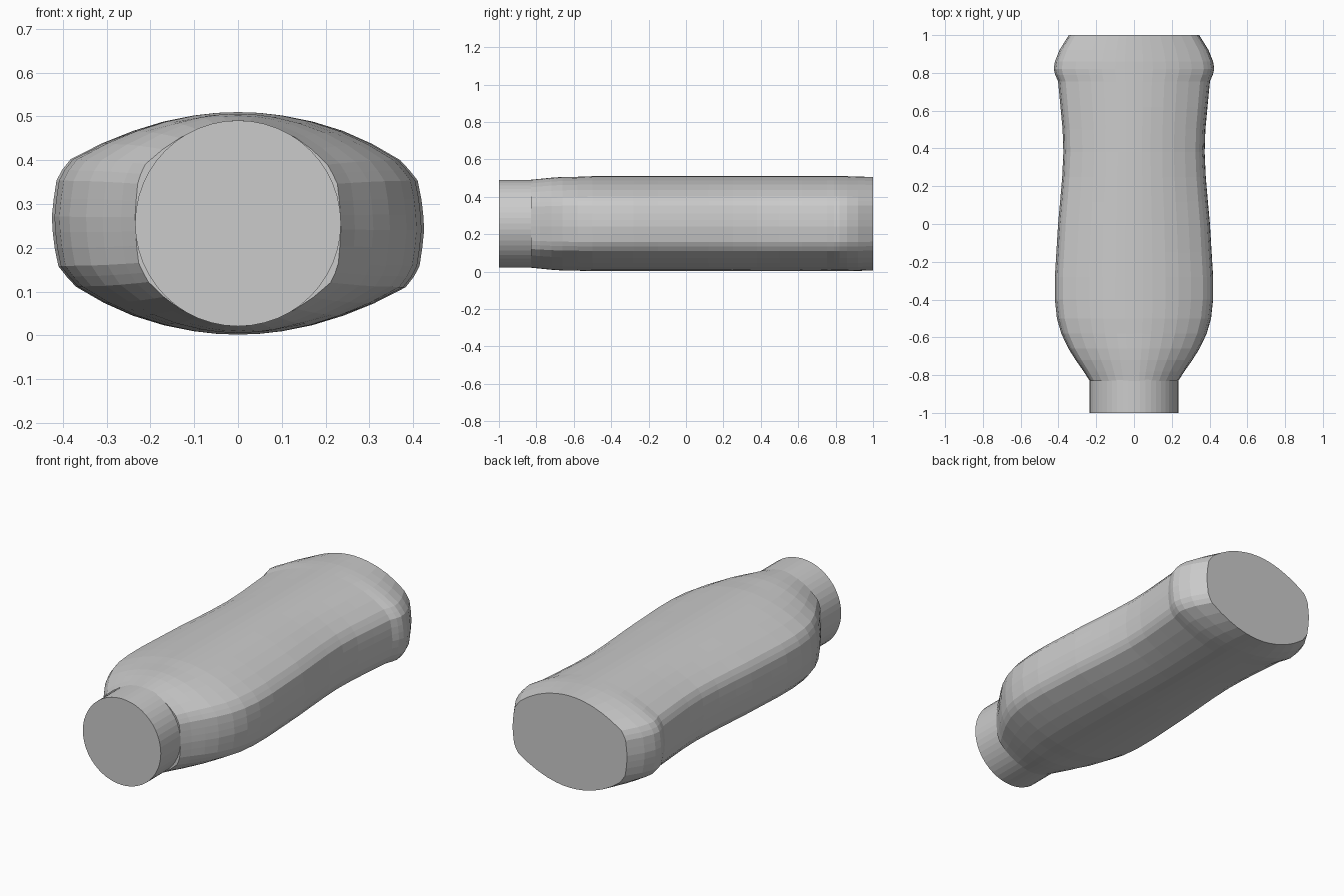
import bpy, bmesh
from math import radians

CZ, HALF_H = 0.256, 0.254

# Half cross-section (x, z, unit half-sizes); the other half is its 180 degree rotation
HALF = [(1.0, -0.06), (0.995, 0.08), (0.985, 0.22), (0.965, 0.385), (0.92, 0.48), (0.87, 0.57),
        (0.72, 0.715), (0.565, 0.83), (0.40, 0.915), (0.235, 0.97), (0.115, 0.993), (0.0, 1.0),
        (-0.115, 0.993), (-0.235, 0.97), (-0.40, 0.915), (-0.565, 0.83), (-0.73, 0.72),
        (-0.90, 0.575), (-0.945, 0.48), (-0.975, 0.385), (-0.99, 0.22)]
SECTION = HALF + [(-x, -z) for x, z in HALF]

# Stations along the bottle: y, half width, half height
STATIONS = [(-0.83, 0.235, 0.235), (-0.78, 0.267, 0.240), (-0.72, 0.309, 0.246), (-0.66, 0.347, 0.250),
            (-0.58, 0.385, 0.251), (-0.50, 0.408, HALF_H), (-0.40, 0.419, HALF_H), (-0.28, 0.419, HALF_H),
            (-0.15, 0.411, HALF_H), (0.0, 0.402, HALF_H), (0.12, 0.391, HALF_H), (0.25, 0.380, HALF_H),
            (0.38, 0.374, HALF_H), (0.50, 0.378, HALF_H), (0.62, 0.389, HALF_H), (0.755, 0.402, HALF_H),
            (0.79, 0.417, HALF_H), (0.82, 0.425, HALF_H), (0.86, 0.419, HALF_H), (0.92, 0.395, 0.252),
            (1.0, 0.345, 0.250)]


def loft(name, rings):
    bm = bmesh.new()
    loops = [[bm.verts.new(p) for p in ring] for ring in rings]
    n = len(loops[0])
    for a, b in zip(loops, loops[1:]):
        for i in range(n):
            j = (i + 1) % n
            bm.faces.new((a[i], a[j], b[j], b[i]))
    bm.faces.new(loops[0])
    bm.faces.new(loops[-1])
    bmesh.ops.recalc_face_normals(bm, faces=bm.faces)
    mesh = bpy.data.meshes.new(name)
    bm.to_mesh(mesh)
    bm.free()
    obj = bpy.data.objects.new(name, mesh)
    bpy.context.collection.objects.link(obj)
    return obj


# Waisted bottle body with flared base band
body = loft("bottle_body", [[(x * w, y, CZ + z * h) for x, z in SECTION] for y, w, h in STATIONS])

# Round cap at the front
bpy.ops.mesh.primitive_cylinder_add(vertices=48, radius=0.235, depth=0.18,
                                    location=(0, -0.91, CZ), rotation=(radians(90), 0, 0))
bpy.context.object.name = "bottle_cap"
